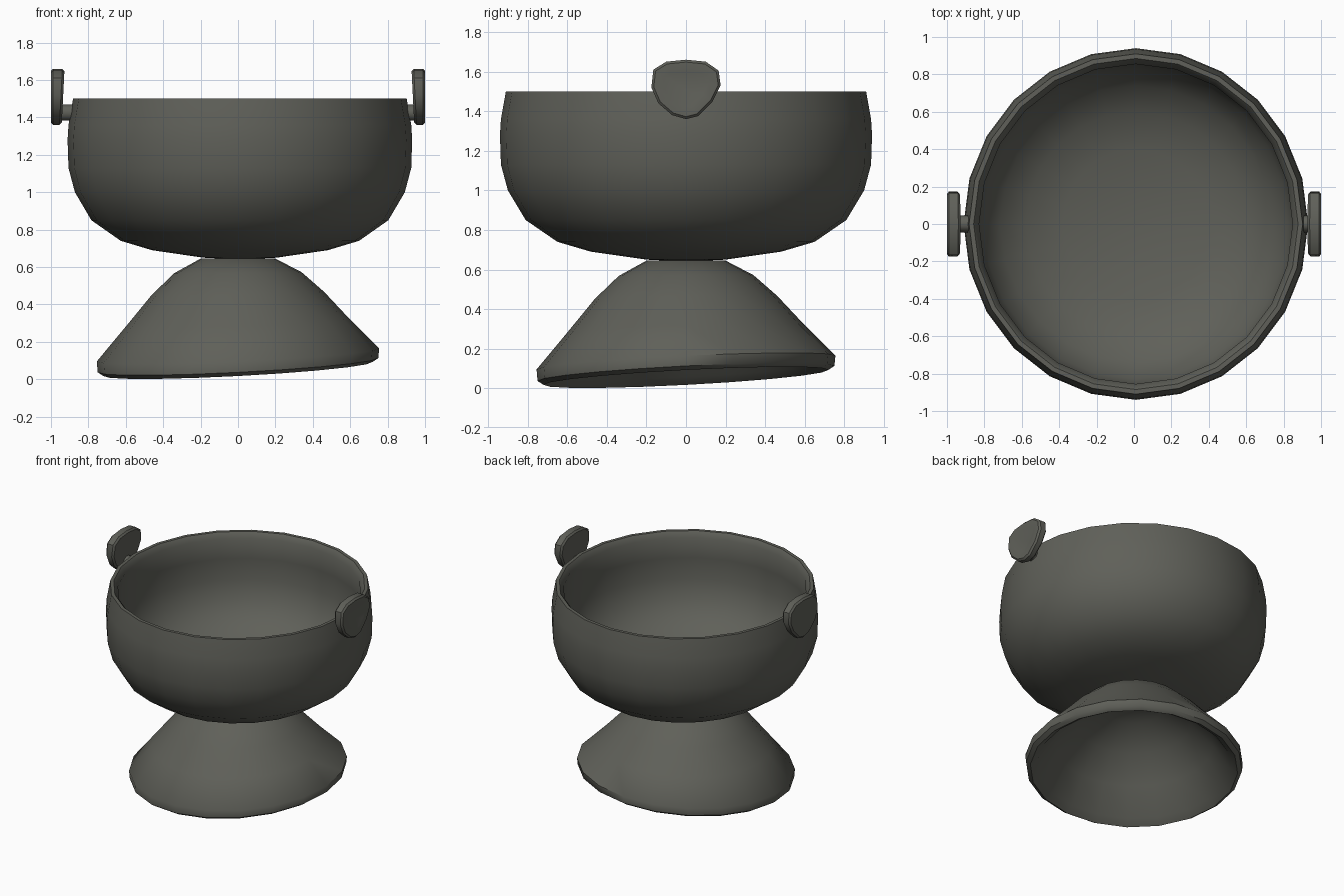
import bpy, bmesh, math
from mathutils import Matrix, Vector

if "Cube" in bpy.data.objects:
    bpy.data.objects.remove(bpy.data.objects["Cube"], do_unlink=True)

# One dark stone-grey colour throughout
stone = bpy.data.materials.new("dark_stone_grey")
stone.use_nodes = True
colour = (0.115, 0.117, 0.1, 1)
stone.diffuse_color = colour
stone.node_tree.nodes["Principled BSDF"].inputs["Base Color"].default_value = colour


def finish(name, bm, sharp_angle):
    bmesh.ops.recalc_face_normals(bm, faces=bm.faces)
    mesh = bpy.data.meshes.new(name)
    bm.to_mesh(mesh)
    bm.free()
    mesh.materials.append(stone)
    obj = bpy.data.objects.new(name, mesh)
    bpy.context.collection.objects.link(obj)
    bpy.ops.object.select_all(action="DESELECT")
    obj.select_set(True)
    bpy.context.view_layer.objects.active = obj
    bpy.ops.object.shade_smooth_by_angle(angle=math.radians(sharp_angle))
    return obj


def lathe(profile, sides):
    """Revolve a profile that starts and ends on the z axis."""
    bm = bmesh.new()
    verts = [bm.verts.new((r, 0, z)) for r, z in profile]
    edges = [bm.edges.new(pair) for pair in zip(verts, verts[1:])]
    bmesh.ops.spin(bm, geom=verts + edges, cent=(0, 0, 0), axis=(0, 0, 1),
                   angle=math.tau, steps=sides)
    bmesh.ops.remove_doubles(bm, verts=bm.verts, dist=0.0005)
    return bm


# Bowl: outer wall, lip, then inner wall down to the floor
bowl_profile = [
    (0, 0.64), (0.2, 0.65), (0.48, 0.69), (0.65, 0.74), (0.81, 0.85),
    (0.9, 1.0), (0.935, 1.13), (0.94, 1.28), (0.935, 1.36), (0.91, 1.5),
    (0.885, 1.5), (0.855, 1.46), (0.87, 1.3), (0.865, 1.14), (0.83, 1.0),
    (0.74, 0.88), (0.6, 0.79), (0.4, 0.73), (0, 0.71)]
bm = lathe(bowl_profile, 24)
bmesh.ops.scale(bm, vec=(0.98, 1, 1), verts=bm.verts)
bmesh.ops.translate(bm, vec=(0.01, 0, 0), verts=bm.verts)
finish("bowl", bm, 50)

# Foot: hollow flared cone whose lower rim leans a little
foot_profile = [
    (0, 0.65), (0.2, 0.645), (0.34, 0.57), (0.46, 0.46), (0.6, 0.3),
    (0.755, 0.13), (0.75, 0.075), (0.72, 0.055), (0.67, 0.09),
    (0.55, 0.26), (0.4, 0.42), (0.2, 0.54), (0, 0.57)]
bm = lathe(foot_profile, 20)
for v in bm.verts:
    lean = (0.65 - v.co.z) / 0.6
    v.co.z += 0.053 * lean * (v.co.x + v.co.y)
finish("foot", bm, 50)

# Handles: rounded plates, narrower at the bottom, each on a short stem
plate_outline = [
    (0, 1.66), (0.1, 1.65), (0.165, 1.605), (0.175, 1.53), (0.135, 1.45),
    (0.06, 1.375), (0, 1.36), (-0.07, 1.38), (-0.14, 1.44),
    (-0.175, 1.52), (-0.165, 1.61), (-0.1, 1.65)]
for side, label in ((1, "left"), (-1, "right")):
    bm = bmesh.new()
    face = bm.faces.new([bm.verts.new((0.935 * side, y, z)) for y, z in plate_outline])
    ext = bmesh.ops.extrude_face_region(bm, geom=[face])["geom"]
    bmesh.ops.translate(bm, vec=(0.065 * side, 0, 0),
                        verts=[g for g in ext if isinstance(g, bmesh.types.BMVert)])
    bmesh.ops.recalc_face_normals(bm, faces=bm.faces)
    caps = [f for f in bm.faces if len(f.verts) > 4]
    rims = list({e for f in caps for e in f.edges})
    bmesh.ops.bevel(bm, geom=rims, offset=0.012, segments=1, affect="EDGES")
    # Shallow hollow in the outer face of the left plate
    if side == 1:
        outer = max(bm.faces, key=lambda f: f.calc_center_median().x)
        bmesh.ops.inset_region(bm, faces=[outer], thickness=0.05)
        hollow = bmesh.ops.poke(bm, faces=[outer])["verts"]
        bmesh.ops.translate(bm, vec=(-0.02, 0.03, -0.03), verts=hollow)
    # Lean the plate's top slightly inward
    for v in bm.verts:
        if abs(v.co.x) < 0.96:
            v.co.x -= side * 0.05 * (v.co.z - 1.51)
    finish(label + "_handle_plate", bm, 40)

    bm = bmesh.new()
    turn = Matrix.Translation(Vector((0.915 * side, 0, 1.425))) @ Matrix.Rotation(math.pi / 2, 4, "Y")
    bmesh.ops.create_cone(bm, cap_ends=True, segments=10, radius1=0.045,
                          radius2=0.045, depth=0.07, matrix=turn)
    finish(label + "_handle_stem", bm, 40)
